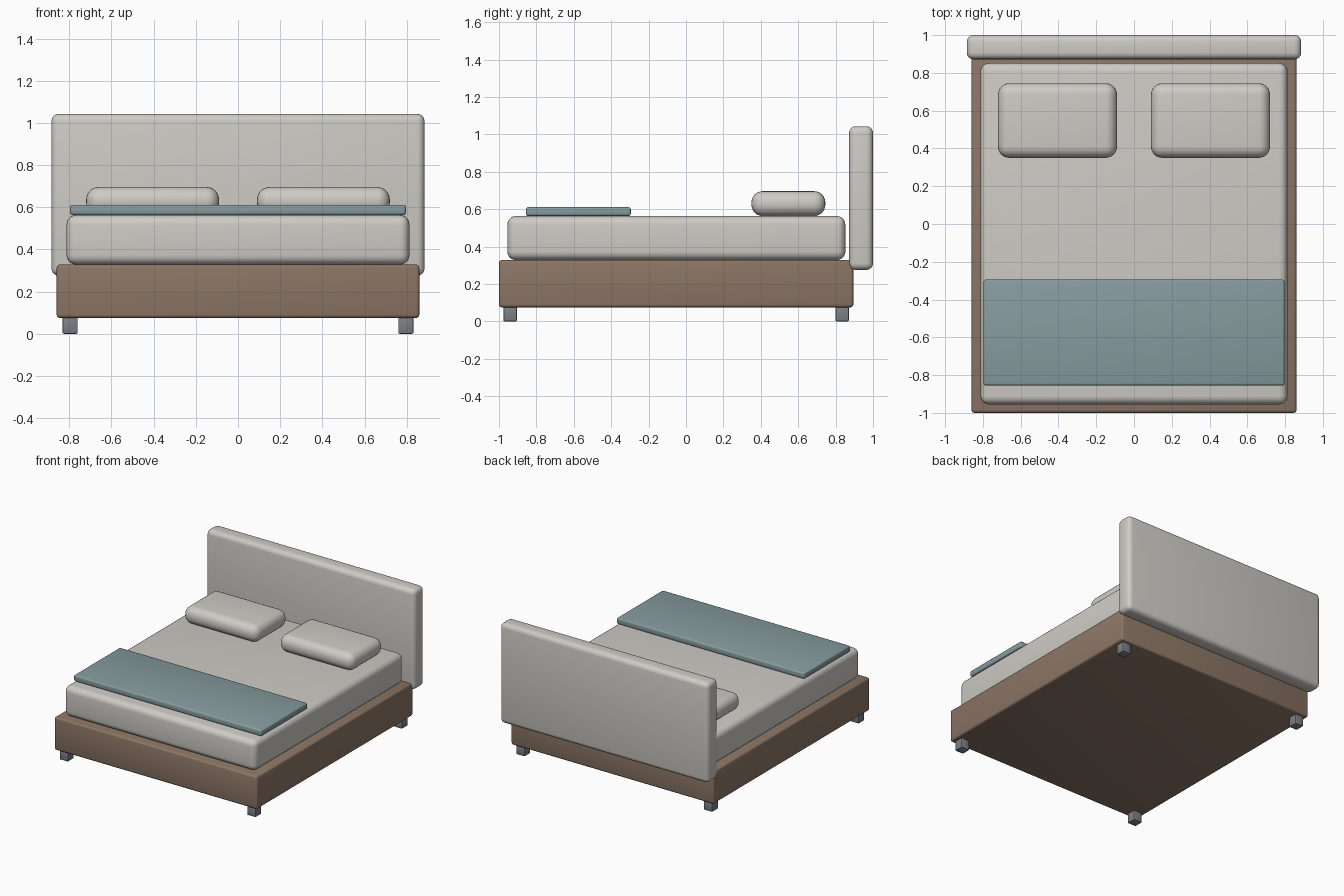
import bpy
import math

old = bpy.data.objects.get("Cube")
if old:
    bpy.data.objects.remove(old, do_unlink=True)


def material(name, r, g, b):
    m = bpy.data.materials.new(name)
    m.use_nodes = True
    m.diffuse_color = (r, g, b, 1)
    m.node_tree.nodes["Principled BSDF"].inputs["Base Color"].default_value = (r, g, b, 1)
    return m


linen = material("linen", 0.62, 0.60, 0.56)
wood = material("brown wood", 0.26, 0.18, 0.13)
teal = material("dusty teal", 0.24, 0.33, 0.345)
metal = material("grey metal", 0.20, 0.215, 0.235)


def rounded_box(name, x, y, z, radius, segments, mat):
    """Box spanning the (low, high) ranges, with rounded edges."""
    spans = (x, y, z)
    bpy.ops.mesh.primitive_cube_add(size=1, location=[sum(s) / 2 for s in spans])
    ob = bpy.context.object
    ob.name = name
    ob.scale = [s[1] - s[0] for s in spans]
    bpy.ops.object.transform_apply(location=False, rotation=False, scale=True)
    bevel = ob.modifiers.new("Rounded edges", "BEVEL")
    bevel.width = radius
    bevel.segments = segments
    bpy.ops.object.modifier_apply(modifier=bevel.name)
    bpy.ops.object.shade_smooth_by_angle(angle=math.radians(35))
    ob.data.materials.append(mat)
    return ob


# Frame and headboard
rounded_box("bed_frame", (-0.86, 0.86), (-1, 0.895), (0.075, 0.328), 0.015, 3, wood)
rounded_box("headboard", (-0.885, 0.885), (0.872, 1), (0.275, 1.043), 0.035, 4, linen)

# Bedding
rounded_box("mattress", (-0.813, 0.813), (-0.955, 0.852), (0.328, 0.563), 0.045, 5, linen)
rounded_box("throw_blanket", (-0.797, 0.797), (-0.855, -0.295), (0.563, 0.611), 0.012, 3, teal)

# Mirrored pillows and legs
for side, sign in (("left", 1), ("right", -1)):
    def across(low, high):
        return tuple(sorted((sign * low, sign * high)))

    rounded_box(side + "_pillow", across(0.09, 0.72), (0.35, 0.745), (0.563, 0.696), 0.06, 6, linen)
    for end, y in (("front", -0.94), ("back", 0.835)):
        rounded_box(f"{end}_{side}_leg", across(0.76, 0.832), (y - 0.036, y + 0.036),
                    (0, 0.078), 0.006, 2, metal)
